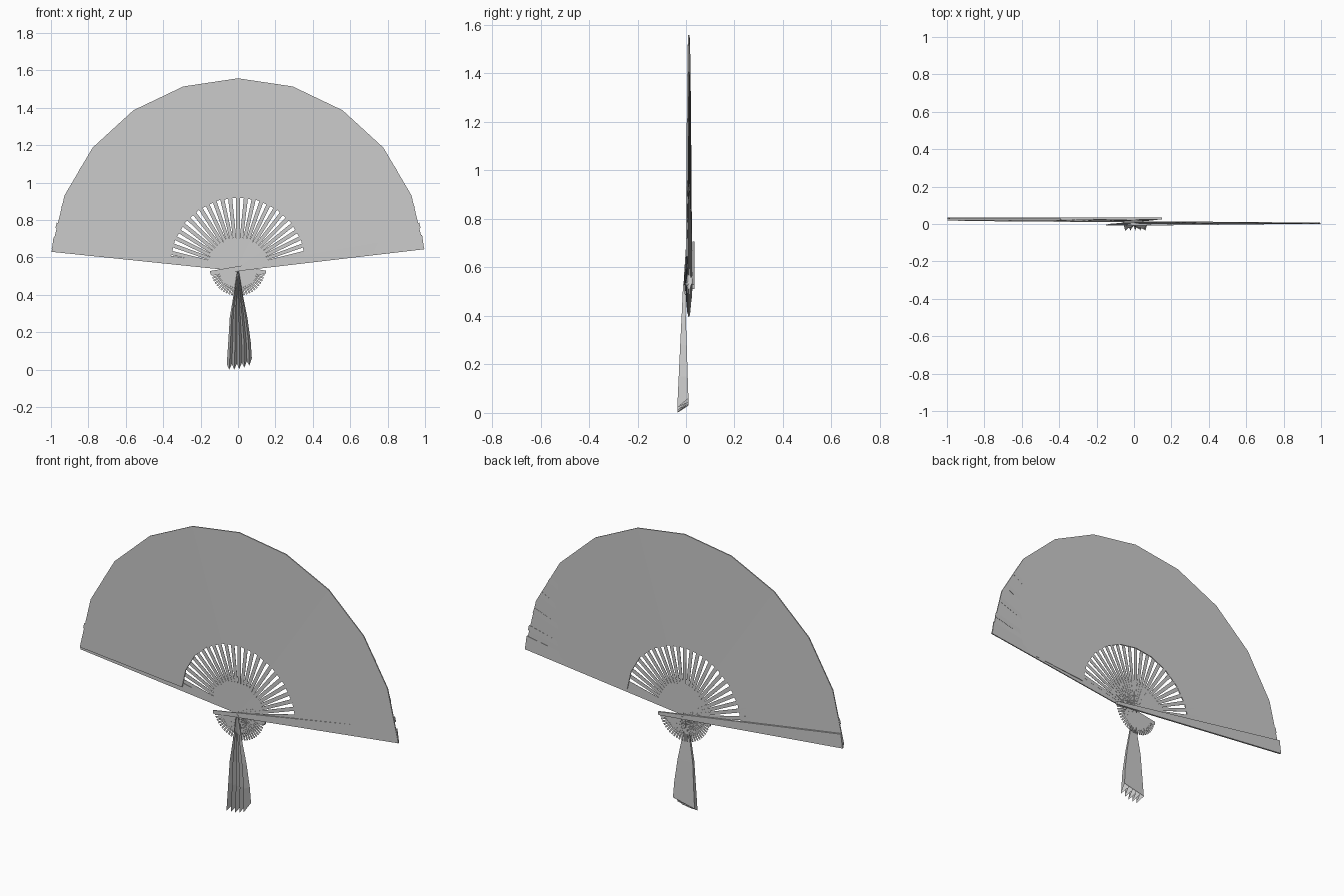
import bpy
import bmesh
from math import sin, cos, radians
from mathutils import Vector

cube = bpy.data.objects.get("Cube")
if cube:
    bpy.data.objects.remove(cube)

grey = bpy.data.materials.new("plain grey")
grey.use_nodes = True
COLOUR = (0.6, 0.6, 0.6, 1)
grey.diffuse_color = COLOUR
grey.node_tree.nodes["Principled BSDF"].inputs["Base Color"].default_value = COLOUR

PIVOT_Z = 0.54
LEAF_Z = 0.558


def lerp(a, b, t):
    return a + (b - a) * t


def finish(name, bm):
    bmesh.ops.recalc_face_normals(bm, faces=bm.faces)
    mesh = bpy.data.meshes.new(name)
    bm.to_mesh(mesh)
    bm.free()
    mesh.materials.append(grey)
    obj = bpy.data.objects.new(name, mesh)
    bpy.context.collection.objects.link(obj)
    return obj


def loft(bm, rings):
    """Join equal rings of points into a closed solid."""
    rows = [[bm.verts.new(p) for p in ring] for ring in rings]
    n = len(rows[0])
    for a, b in zip(rows, rows[1:]):
        for i in range(n):
            j = (i + 1) % n
            bm.faces.new((a[i], a[j], b[j], b[i]))
    bm.faces.new(rows[0])
    bm.faces.new(rows[-1])


def leaf_y(t):
    return lerp(0.002, 0.022, t)


def add_stick(bm, angle, stations, thick):
    """Tapered bar through the pivot; stations are (radius, width, y)."""
    a = radians(angle)
    along, across = Vector((cos(a), 0, sin(a))), Vector((-sin(a), 0, cos(a)))
    rings = []
    for r, w, y in stations:
        c = Vector((0, y, PIVOT_Z)) + along * r
        rings.append([c + across * (s * w / 2) + Vector((0, d * thick / 2, 0))
                      for s, d in ((-1, -1), (1, -1), (1, 1), (-1, 1))])
    loft(bm, rings)


# Pleated leaf: half ring of ten flat panels
bm = bmesh.new()
rings = []
for i in range(11):
    t = i / 10
    a = radians(lerp(5, 175, t))
    y = leaf_y(t)
    rings.append([(r * cos(a), y + d, LEAF_Z + r * sin(a))
                  for r, d in ((0.363, -0.003), (1.0, -0.003), (1.0, 0.003), (0.363, 0.003))])
loft(bm, rings)
finish("leaf", bm)

# Inner sticks, stacked from front to back
COUNT = 25
bm = bmesh.new()
for i in range(COUNT):
    t = (i + 1) / (COUNT + 1)
    root = lerp(-0.004, 0.027, t)
    tip = leaf_y(t) + max(0, 0.005 - 0.013 * t)
    stations = [(r, w, lerp(root, tip, max(0, r)))
                for r, w in ((-0.145, 0.009), (0, 0.015), (0.4, 0.022), (1.0, 0.03))]
    add_stick(bm, lerp(7, 173, t), stations, 0.0012)
finish("inner_sticks", bm)

# Wider guard sticks at both ends
for name, angle, root, tip, thick in (("front_guard", 8.2, -0.006, 0.005, 0.006),
                                      ("back_guard", 172.6, 0.03, 0.031, 0.01)):
    bm = bmesh.new()
    stations = [(-0.15, 0.018, root), (0, 0.026, root), (1.0, 0.078, tip)]
    add_stick(bm, angle, stations, thick)
    finish(name, bm)

# Pivot pin
bpy.ops.mesh.primitive_cylinder_add(vertices=12, radius=0.009, depth=0.046,
                                    location=(0, 0.013, PIVOT_Z - 0.005),
                                    rotation=(radians(90), 0, 0))
pin = bpy.context.object
pin.name = "pivot_pin"
pin.data.materials.append(grey)

# Tassel: folded cloth flaring downwards, rows are (z, left, right, front, back)
ROWS = ((0.53, -0.004, 0.004, -0.012, -0.004), (0.4, -0.024, 0.026, -0.018, -0.001),
        (0.28, -0.044, 0.05, -0.024, 0.003), (0.15, -0.052, 0.068, -0.03, 0.007),
        (0.03, -0.06, 0.074, -0.036, 0.01))
FOLDS = 10
bm = bmesh.new()
rows = []
for k, (z, left, right, front, back) in enumerate(ROWS):
    row = []
    for i in range(FOLDS + 1):
        t = i / FOLDS
        ridge = i % 2
        drop = 0
        if k == len(ROWS) - 1:
            drop = 0.03 * t ** 3 - 0.03 * ridge
        row.append(bm.verts.new((lerp(left, right, t), front if ridge else back, z + drop)))
    rows.append(row)
for a, b in zip(rows, rows[1:]):
    for i in range(FOLDS):
        bm.faces.new((a[i], a[i + 1], b[i + 1], b[i]))
# Flat back of the tassel
for a, b in zip(rows, rows[1:]):
    bm.faces.new((a[0], b[0], b[-1], a[-1]))
finish("tassel", bm)
